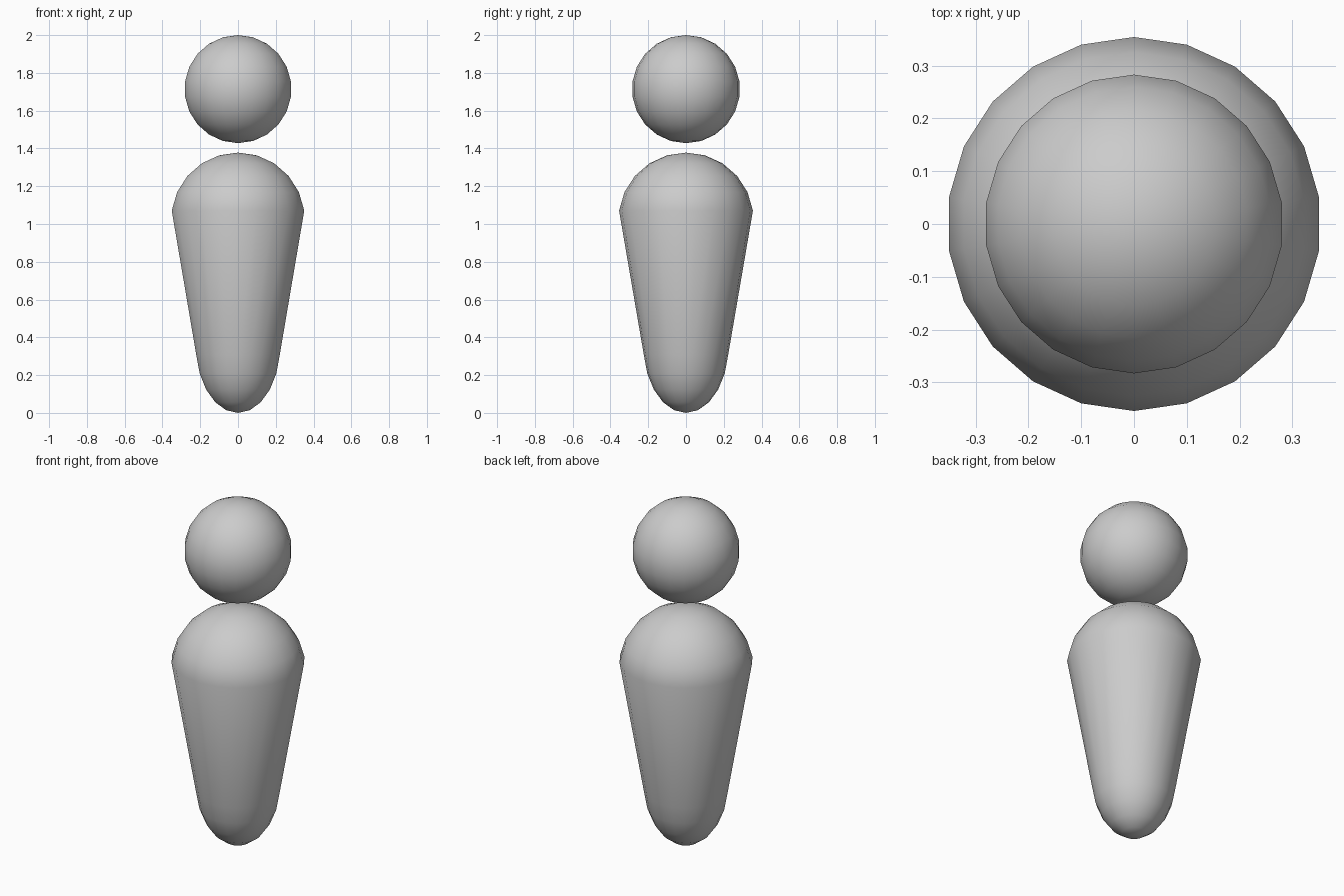
import bpy
import bmesh
from math import sin, cos, pi

if "Cube" in bpy.data.objects:
    bpy.data.objects.remove(bpy.data.objects["Cube"])

SIDES = 22
RINGS = 11


def ball(name, radius, z, reshape=None):
    """Smooth sphere with corners on the y axis; reshape edits each vertex."""
    bm = bmesh.new()
    rows = []
    for i in range(RINGS + 1):
        a = pi * i / RINGS
        r, h = radius * sin(a), radius * cos(a)
        if i in (0, RINGS):
            rows.append([bm.verts.new((0, 0, h))] * SIDES)
        else:
            rows.append([bm.verts.new((r * sin(2 * pi * j / SIDES),
                                       r * cos(2 * pi * j / SIDES), h))
                         for j in range(SIDES)])
    for up, low in zip(rows, rows[1:]):
        for j in range(SIDES):
            k = (j + 1) % SIDES
            bm.faces.new(list(dict.fromkeys((up[j], up[k], low[k], low[j]))))
    if reshape:
        for v in bm.verts:
            reshape(v)
    bmesh.ops.recalc_face_normals(bm, faces=bm.faces)
    for f in bm.faces:
        f.smooth = True
    mesh = bpy.data.meshes.new(name)
    bm.to_mesh(mesh)
    bm.free()
    obj = bpy.data.objects.new(name, mesh)
    obj.location.z = z
    bpy.context.collection.objects.link(obj)


# Body: lower half of the sphere is pulled down and narrowed
def taper(v):
    if v.co.z < 0:
        v.co.x *= 0.63
        v.co.y *= 0.63
        v.co.z -= 0.662


ball("body", 0.358, 1.02, taper)

# Floating head
ball("head", 0.286, 1.714)
